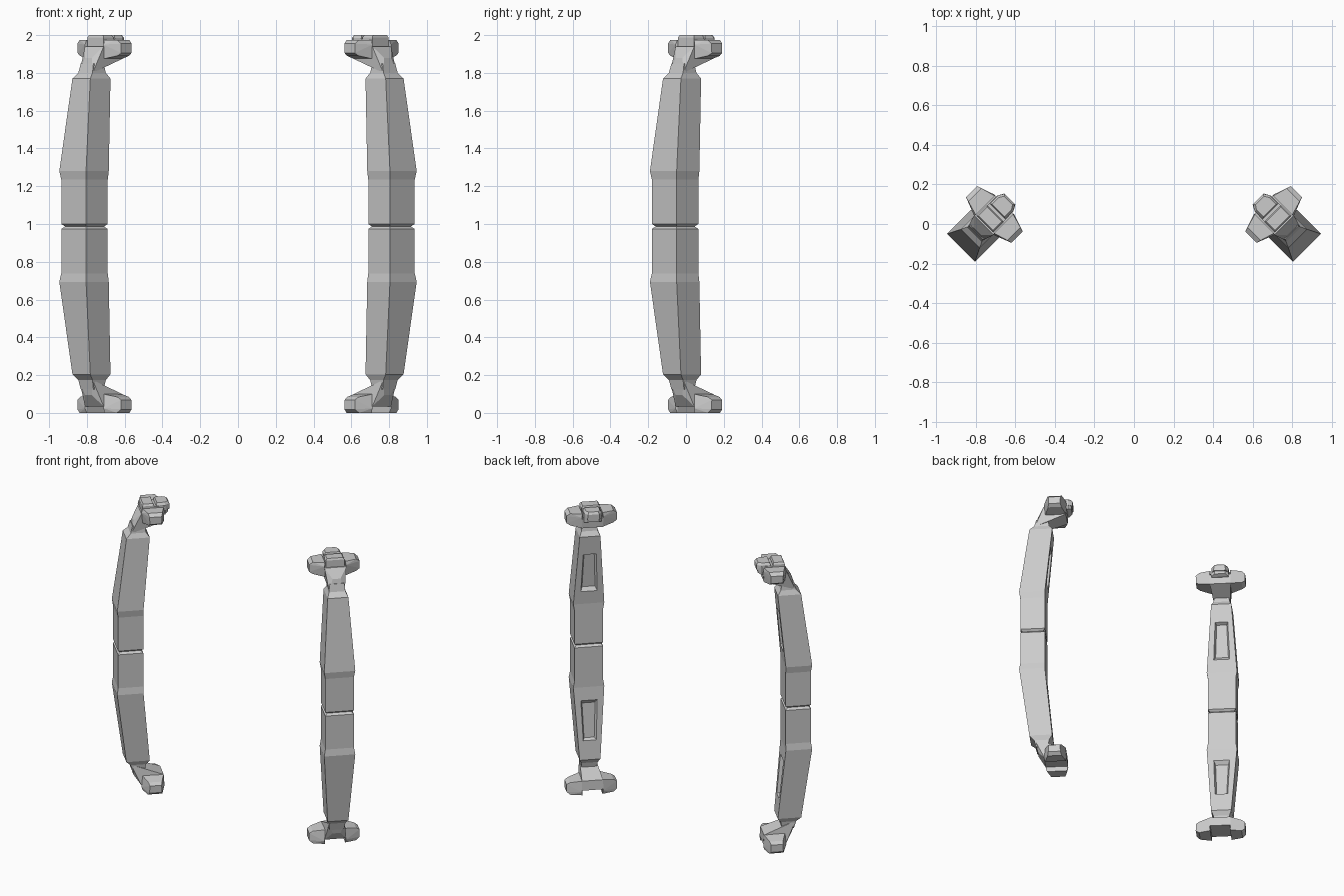
import bpy, bmesh, math

if "Cube" in bpy.data.objects:
    bpy.data.objects.remove(bpy.data.objects["Cube"])

CX, MID, R = 0.755, 0.987, math.sqrt(0.5)


def place(side, flip):
    """Local (u inward, v sideways, z) -> world, mirrored left/right and up/down."""
    def f(u, v, z):
        return (side * (CX - (u + v) * R), (u - v) * R, 2 * MID - z if flip else z)
    return f


def finish(bm, name, f):
    for v in bm.verts:
        v.co = f(*v.co)
    bmesh.ops.recalc_face_normals(bm, faces=bm.faces)
    me = bpy.data.meshes.new(name)
    bm.to_mesh(me)
    bm.free()
    bpy.context.collection.objects.link(bpy.data.objects.new(name, me))


def hull(name, f, sections):
    """Convex solid from v-symmetric points (u, half v, z)."""
    bm = bmesh.new()
    for u, v, z in sections:
        for s in (-1, 1):
            bm.verts.new((u, s * v, z))
    solid(bm, name, f)


def solid(bm, name, f):
    res = bmesh.ops.convex_hull(bm, input=bm.verts)
    junk = [g for g in res["geom_interior"] if isinstance(g, bmesh.types.BMVert)]
    bmesh.ops.delete(bm, geom=junk, context='VERTS')
    bmesh.ops.dissolve_limit(bm, angle_limit=0.02, verts=bm.verts, edges=bm.edges)
    finish(bm, name, f)


def column(f):
    # rings: z, outer u, inner u, half width
    rings = [(0.987, -.148, -.014, .078), (1.0, -.163, 0, .0925), (1.235, -.163, 0, .0925),
             (1.28, -.17, 0, .10), (1.77, -.105, .046, .067), (1.80, -.075, .025, .053),
             (1.85, -.062, .015, .047)]
    bm = bmesh.new()
    loops = [[bm.verts.new(p) for p in ((a, -w, z), (b, -w, z), (b, w, z), (a, w, z))]
             for z, a, b, w in rings]
    panel = None
    for i, (lo, hi) in enumerate(zip(loops, loops[1:])):
        for k in range(4):
            j = (k + 1) % 4
            face = bm.faces.new((lo[k], lo[j], hi[j], hi[k]))
            if i == 3 and k == 1:
                panel = face
    bm.faces.new(loops[0])
    bm.faces.new(loops[-1])
    # recessed panel on the inner face
    for zs, ws, depth in (((1.37, 1.64), (.053, .042), 0), ((1.395, 1.63), (.042, .033), .022)):
        bmesh.ops.inset_individual(bm, faces=[panel], thickness=0.01)
        zc = sum(v.co.z for v in panel.verts) / 4
        for v in panel.verts:
            i = int(v.co.z > zc)
            v.co = ((zs[i] - 1.28) * .046 / .49 - depth, math.copysign(ws[i], v.co.y), zs[i])
    finish(bm, "column_half", f)


def wing(f, s):
    # v, outer u, inner u, z
    rows = [(.065, 0, .136, 1.974), (.065, 0, .136, 1.875), (.14, .022, .115, 1.974),
            (.163, .028, .108, 1.955), (.163, .03, .106, 1.905), (.14, .025, .112, 1.89),
            (.07, -.008, .14, 1.95)]
    bm = bmesh.new()
    for v, a, b, z in rows:
        bm.verts.new((a, s * v, z))
        bm.verts.new((b, s * v, z))
    solid(bm, "bracket_wing", f)


for side in (-1, 1):
    # side = -1 is the left post
    for flip in (False, True):
        g = place(side, flip)
        column(g)
        # flared bracket between neck and wings
        hull("bracket_core", g, [(-.07, .05, 1.80), (.015, .047, 1.83), (-.052, .026, 1.88),
                                 (-.008, .07, 1.94), (.14, .07, 1.94), (.136, .068, 1.875),
                                 (.06, .055, 1.85)])
        for s in (-1, 1):
            wing(g, s)
    # top clamp blocks
    g = place(side, False)
    hull("clamp_base", g, [(0, .06, 1.92), (0, .06, 1.98), (.148, .057, 1.92), (.148, .057, 1.98),
                           (.17, .035, 1.93), (.17, .035, 1.975)])
    hull("clamp_rear_block", g, [(0, .06, 1.95), (.075, .06, 1.95), (0, .06, 1.988),
                                 (.075, .06, 1.988), (.006, .052, 2.0), (.07, .052, 2.0)])
    hull("clamp_front_block", g, [(.09, .055, 1.95), (.15, .055, 1.95), (.178, .04, 1.95),
                                  (.09, .055, 1.985), (.15, .055, 1.985), (.178, .036, 1.985),
                                  (.096, .045, 2.0), (.145, .045, 2.0), (.168, .03, 2.0)])
